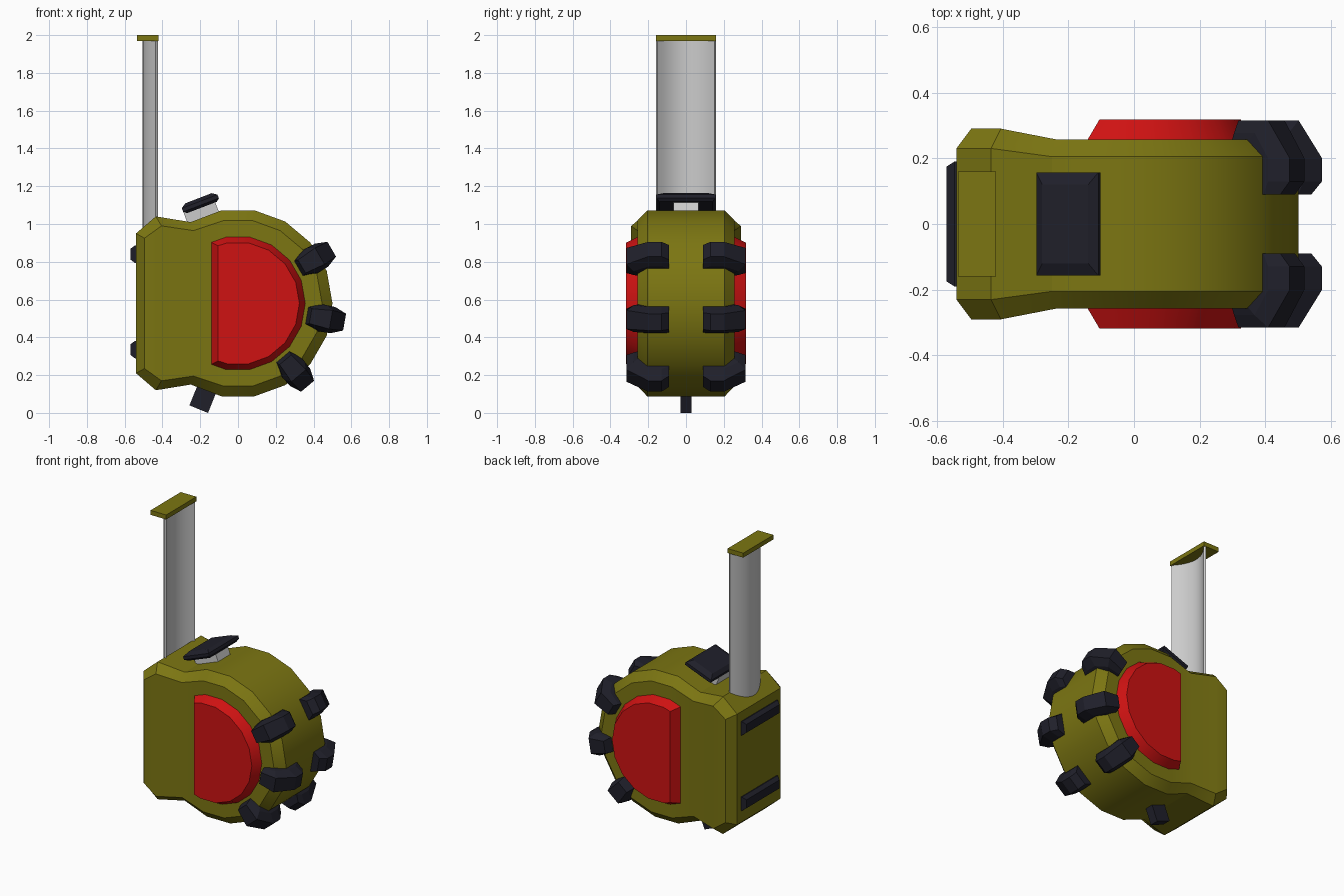
import bpy, bmesh
from math import sin, cos, radians, pi

if "Cube" in bpy.data.objects:
    bpy.data.objects.remove(bpy.data.objects["Cube"])


def material(name, rgb):
    m = bpy.data.materials.new(name)
    m.diffuse_color = (*rgb, 1)
    m.use_nodes = True
    m.node_tree.nodes["Principled BSDF"].inputs["Base Color"].default_value = m.diffuse_color
    return m


OLIVE = material("olive", (0.2, 0.18, 0.006))
RED = material("red", (0.62, 0.006, 0.006))
RUBBER = material("rubber", (0.014, 0.014, 0.023))
CZ = 0.58  # height of the round case centre


def make(name, verts, faces, mat=None, smooth=False):
    me = bpy.data.meshes.new(name)
    me.from_pydata(verts, [], faces)
    bm = bmesh.new()
    bm.from_mesh(me)
    bmesh.ops.recalc_face_normals(bm, faces=bm.faces)
    bm.to_mesh(me)
    bm.free()
    ob = bpy.data.objects.new(name, me)
    bpy.context.collection.objects.link(ob)
    if mat:
        me.materials.append(mat)
    if smooth:
        bpy.ops.object.select_all(action='DESELECT')
        ob.select_set(True)
        bpy.context.view_layer.objects.active = ob
        bpy.ops.object.shade_smooth_by_angle(angle=radians(30))
    return ob


def loft(rings):
    """Quads joining closed rings of equal length."""
    n = len(rings[0])
    verts = [v for r in rings for v in r]
    faces = [(k * n + i, k * n + (i + 1) % n, (k + 1) * n + (i + 1) % n, (k + 1) * n + i)
             for k in range(len(rings) - 1) for i in range(n)]
    return verts, faces


def solid(name, rings, mat=None, smooth=False):
    """Loft with both ends capped."""
    verts, faces = loft(rings)
    n = len(rings[0])
    faces += [tuple(range(n)), tuple(range(len(verts) - n, len(verts)))]
    return make(name, verts, faces, mat, smooth)


def block(name, layers, mat, loc=(0, 0, 0), tilt=0):
    """Stack of rectangles (half_x, half_y, z), tilted about y."""
    ob = solid(name, [[(sx * a, sy * b, z) for sx, sy in ((-1, -1), (1, -1), (1, 1), (-1, 1))]
                      for a, b, z in layers], mat)
    ob.location = loc
    ob.rotation_euler = (0, radians(tilt), 0)
    return ob


def arc(r, start, stop, step=-20):
    return [(r * cos(radians(a)), r * sin(radians(a))) for a in range(start, stop, step)]


# Case: upper half of rim and side-face outlines, mirrored about the centre height
rim = [(-.54, .37), (-.435, .46), (-.25, .43)] + arc(.5, 100, -1)
side = [(-.495, .345), (-.405, .41), (-.235, .385)] + arc(.445, 100, -1)
rim_y = [.23, .23, .205] + [.205] * 6
side_y = [.29, .29, .257] + [.257] * 6


def case_ring(pts, ys, s):
    up = [(x, s * y, CZ + z) for (x, z), y in zip(pts, ys)]
    return up + [(x, y, 2 * CZ - z) for x, y, z in reversed(up[:-1])]


verts, faces = loft([case_ring(side, side_y, -1), case_ring(rim, rim_y, -1),
                     case_ring(rim, rim_y, 1), case_ring(side, side_y, 1)])
n = 2 * len(rim) - 1
for base in (0, 3 * n):
    for i in range(len(rim) - 2):
        faces.append((base + i, base + i + 1, base + n - 2 - i, base + n - 1 - i))
    m = len(rim) - 2
    faces.append((base + m, base + m + 1, base + m + 2))
make("case", verts, faces, OLIVE, True)


# Raised D-shaped side panels
def panel_ring(r, x, z, y):
    return [(px, y, CZ + pz) for px, pz in [(x, z)] + arc(r, 100, -101) + [(x, -z)]]


for s, label in ((-1, "front"), (1, "rear")):
    solid("side_panel_" + label, [panel_ring(.36, -.145, .325, s * .25),
                                  panel_ring(.325, -.105, .305, s * .318)], RED, True)

# Rubber grips wrapping the rim: sections of (radius, y, half width) base and top
grip = [((.45, .09, .07), (.54, .09, .045)),
        ((.45, .13, .07), (.573, .13, .045)),
        ((.45, .20, .07), (.573, .20, .045)),
        ((.43, .24, .072), (.50, .315, .05)),
        ((.365, .24, .045), (.39, .315, .04))]
for k, ang in enumerate((30, -10, -50)):
    c, d = cos(radians(ang)), sin(radians(ang))
    for s in (-1, 1):
        rings = []
        for (r0, y0, w0), (r1, y1, w1) in grip:
            mid = ((r0 + r1) / 2, (y0 + y1) / 2)
            sec = [(r0, y0, w0), (*mid, w0), (r1, y1, w1),
                   (r1, y1, -w1), (*mid, -w0), (r0, y0, -w0)]
            rings.append([(r * c - t * d, s * y, CZ + r * d + t * c) for r, y, t in sec])
        solid(f"rubber_grip_{k}_{'left' if s < 0 else 'right'}", rings, RUBBER)

# Curved steel blade, bowed towards -x
outer, inner = [], []
for i in range(13):
    u = -1 + i / 6
    x = -.505 + .068 * u * u
    outer.append((x, .16 * u))
    inner.append((x + .013, .15 * u))
section = outer + inner[::-1]
solid("tape_blade", [[(x, y, z) for x, y in section] for z in (.9, 1.975)], None, True)

# Tip plate on the blade
block("blade_tip", [(.058, .16, 1.97), (.058, .16, 2.0)], OLIVE, (-.478, 0, 0))

# Lock button on its stem
block("button_stem", [(.088, .065, -.05), (.088, .065, .06)], None, (-.19, 0, 1.05), -21)
block("lock_button", [(.085, .14, -.026), (.101, .157, -.012), (.101, .157, .008),
                      (.075, .12, .026)], RUBBER, (-.2, 0, 1.112), -21)

# Strap lug underneath
block("strap_lug", [(.053, .03, -.08), (.053, .03, .08)], RUBBER, (-.178, 0, .094), 22)

# Two ribs across the flat back
for label, z in (("lower", .335), ("upper", .84)):
    block("back_rib_" + label, [(.046, .19, -.01), (.046, .19, .008), (.028, .175, .032)],
          RUBBER, (-.538, 0, z), -90)
